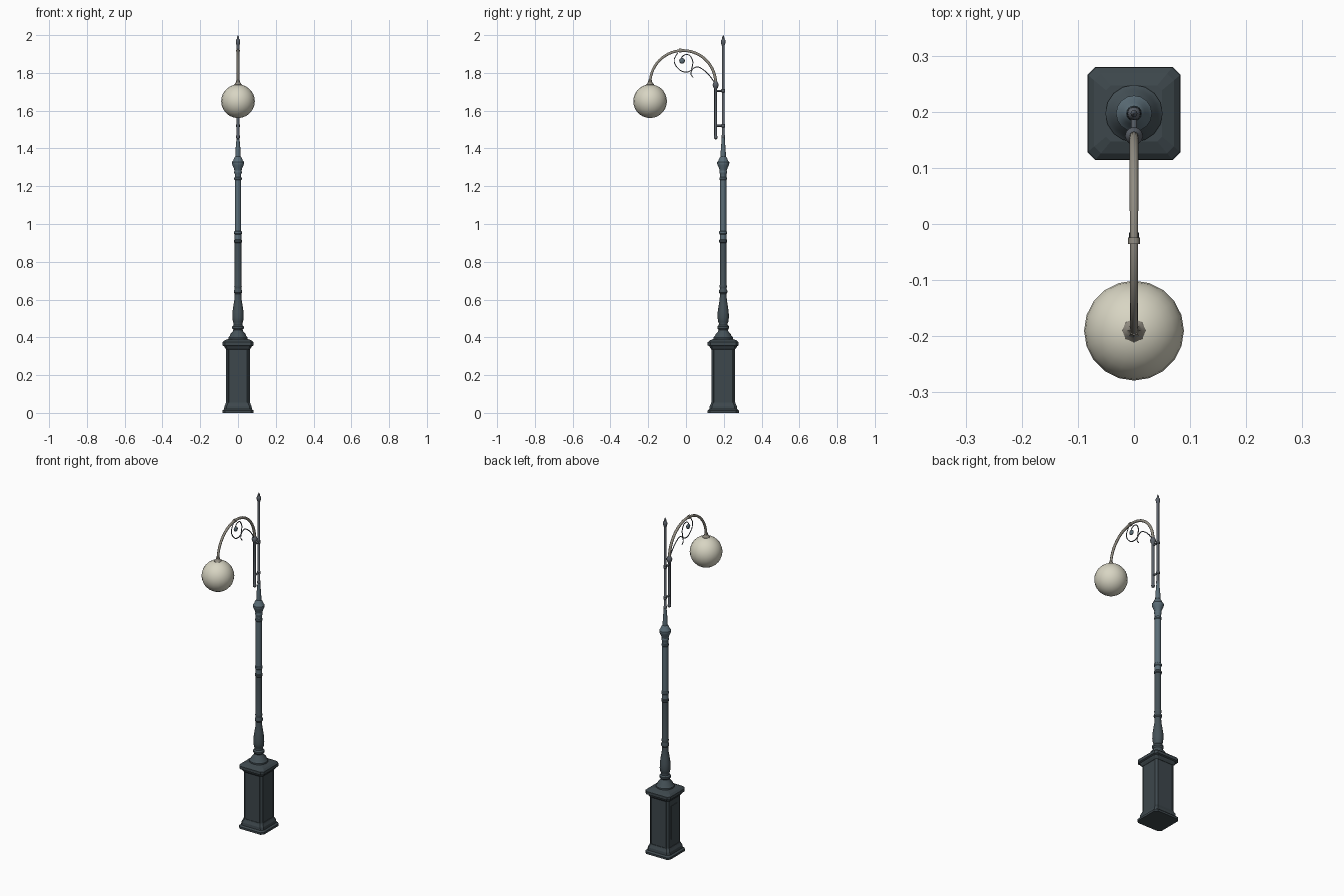
import bpy, bmesh, math
from mathutils import Vector

if "Cube" in bpy.data.objects:
    bpy.data.objects.remove(bpy.data.objects["Cube"])

POST_Y, ROD_Y, LAMP_Y = 0.197, 0.157, -0.19


def mat(name, r, g, b):
    m = bpy.data.materials.new(name)
    lin = lambda c: ((c / 255 + 0.055) / 1.055) ** 2.4
    m.diffuse_color = (lin(r), lin(g), lin(b), 1)
    m.use_nodes = True
    m.node_tree.nodes["Principled BSDF"].inputs["Base Color"].default_value = m.diffuse_color
    return m


DARK = mat("dark slate", 61, 71, 76)
MID = mat("slate", 69, 81, 87)
BLUE = mat("blue grey", 91, 109, 119)
STEEL = mat("steel grey", 92, 98, 106)
WARM = mat("warm grey", 146, 141, 130)
CREAM = mat("cream glass", 216, 213, 195)


def finish(name, bm, material, angle=35):
    bmesh.ops.recalc_face_normals(bm, faces=bm.faces[:])
    me = bpy.data.meshes.new(name)
    bm.to_mesh(me)
    bm.free()
    me.materials.append(material)
    ob = bpy.data.objects.new(name, me)
    bpy.context.collection.objects.link(ob)
    if angle:
        bpy.ops.object.select_all(action='DESELECT')
        ob.select_set(True)
        bpy.context.view_layer.objects.active = ob
        bpy.ops.object.shade_smooth_by_angle(angle=math.radians(angle))
    return ob


def skin(bm, rings):
    """Join rings of points into a closed, capped tube."""
    vs = [[bm.verts.new(p) for p in ring] for ring in rings]
    n = len(vs[0])
    for a, b in zip(vs, vs[1:]):
        for i in range(n):
            j = (i + 1) % n
            bm.faces.new((a[i], a[j], b[j], b[i]))
    bm.faces.new(vs[0])
    bm.faces.new(vs[-1])


def lathe(name, profile, y, material, sides=16):
    bm = bmesh.new()
    ang = [2 * math.pi * i / sides for i in range(sides)]
    skin(bm, [[(r * math.cos(a), y + r * math.sin(a), z) for a in ang] for r, z in profile])
    return finish(name, bm, material)


def chamfered(name, profile, material, panels=False):
    """Stack of square sections with cut corners."""
    bm = bmesh.new()
    rings = []
    for h, z in profile:
        k = h * 0.83
        pts = [(h, -k), (h, k), (k, h), (-k, h), (-h, k), (-h, -k), (-k, -h), (k, -h)]
        rings.append([(x, POST_Y + y, z) for x, y in pts])
    skin(bm, rings)
    if panels:
        bmesh.ops.recalc_face_normals(bm, faces=bm.faces[:])
        sides = [f for f in bm.faces if abs(f.normal.z) < 0.1 and f.calc_area() > 0.02]
        bmesh.ops.inset_individual(bm, faces=sides, thickness=0.006, depth=-0.003)
    return finish(name, bm, material, 0)


def tube(name, path, r0, r1, material, sides=8):
    """Sweep a circle along a path in the y-z plane."""
    bm, rings, n = bmesh.new(), [], len(path)
    pts = [Vector((0, y, z)) for y, z in path]
    for i, p in enumerate(pts):
        t = (pts[min(i + 1, n - 1)] - pts[max(i - 1, 0)]).normalized()
        side = Vector((1, 0, 0)).cross(t)
        r = r0 + (r1 - r0) * i / (n - 1)
        rings.append([p + r * (math.cos(a) * Vector((1, 0, 0)) + math.sin(a) * side)
                      for a in (2 * math.pi * k / sides for k in range(sides))])
    skin(bm, rings)
    return finish(name, bm, material, 50)


def spline(pts, steps=5):
    out = []
    p = [pts[0]] + pts + [pts[-1]]
    for i in range(1, len(p) - 2):
        for s in range(steps):
            t = s / steps
            out.append(tuple(0.5 * (2 * b + (c - a) * t + (2 * a - 5 * b + 4 * c - d) * t * t
                                    + (3 * b - a - 3 * c + d) * t ** 3)
                             for a, b, c, d in zip(p[i - 1], p[i], p[i + 1], p[i + 2])))
    return out + [pts[-1]]


def ball(name, y, z, r, material, sx=1, u=20, v=14):
    bm = bmesh.new()
    bmesh.ops.create_uvsphere(bm, u_segments=u, v_segments=v, radius=r)
    for vert in bm.verts:
        vert.co.x *= sx
        vert.co += Vector((0, y, z))
    return finish(name, bm, material, 60)


# Square pedestal
chamfered("pedestal_foot", [(.083, 0), (.083, .012), (.074, .02), (.072, .036), (.066, .048),
                            (.063, .056)], DARK)
chamfered("pedestal_body", [(.063, .05), (.063, .34)], DARK, panels=True)
chamfered("pedestal_cap", [(.062, .335), (.071, .347), (.073, .353), (.082, .357), (.082, .374),
                           (.071, .384), (.05, .392)], DARK)
# Access door on the left side
bm = bmesh.new()
bmesh.ops.create_cube(bm, size=1)
for v in bm.verts:
    v.co = Vector((v.co.x * .004 - .0605, v.co.y * .06 + POST_Y, v.co.z * .2 + .2))
finish("pedestal_door", bm, DARK, 0)

# Turned column
lathe("column_base", [(.051, .385), (.051, .4), (.043, .408), (.04, .418), (.028, .43), (.025, .44),
                      (.031, .448), (.031, .457), (.024, .465), (.023, .475), (.027, .482),
                      (.03, .505), (.029, .535), (.024, .57), (.019, .6), (.017, .635)], POST_Y, MID)
lathe("lower_column", [(.017, .63), (.022, .637), (.022, .648), (.018, .655), (.018, .662),
                       (.0205, .67), (.018, .678), (.018, .9), (.021, .904), (.021, .914),
                       (.018, .918)], POST_Y, MID)
lathe("upper_column", [(.018, .918), (.018, .945), (.021, .949), (.021, .959), (.017, .963),
                       (.017, 1.232), (.02, 1.236), (.02, 1.244), (.017, 1.248), (.017, 1.265),
                       (.02, 1.27), (.02, 1.278), (.018, 1.284)], POST_Y, BLUE)
lathe("capital", [(.018, 1.28), (.023, 1.297), (.03, 1.312), (.032, 1.32), (.032, 1.328),
                  (.026, 1.335), (.02, 1.35), (.014, 1.358), (.014, 1.37), (.0125, 1.4),
                  (.009, 1.44), (.008, 1.46)], POST_Y, BLUE)
lathe("mast", [(.008, 1.455), (.01, 1.46), (.01, 1.468), (.0075, 1.472), (.0075, 1.95)],
      POST_Y, STEEL, 12)
lathe("finial", [(.0075, 1.945), (.011, 1.955), (.012, 1.966), (.011, 1.974), (.006, 1.98),
                 (.006, 1.987), (.001, 2.0)], POST_Y, STEEL, 12)

# Side rod with its collar and two brackets
lathe("side_rod", [(.003, 1.447), (.009, 1.453), (.01, 1.462), (.0075, 1.47), (.0075, 1.715),
                   (.011, 1.72), (.015, 1.73), (.016, 1.738), (.013, 1.746), (.008, 1.755)],
      ROD_Y, STEEL, 12)
for i, z in enumerate((1.52, 1.705)):
    tube(f"bracket_{i + 1}", [(ROD_Y, z), (POST_Y, z)], .0055, .0055, STEEL)
    lathe(f"bracket_ring_{i + 1}", [(.008, z - .009), (.0105, z - .006), (.0105, z + .006),
                                    (.008, z + .009)], POST_Y, STEEL, 12)

# Arched arm
mid, rad = (ROD_Y + LAMP_Y) / 2, (ROD_Y - LAMP_Y) / 2
arc = [(mid + rad * math.cos(math.pi * i / 28), 1.745 + rad * math.sin(math.pi * i / 28))
       for i in range(29)]
tube("arm", arc, .008, .007, WARM, 10)
tube("arm_ring", [(-.036, 1.918), (-.033, 1.918), (-.027, 1.918), (-.024, 1.918)], .0105, .0105, WARM, 10)

# Wire scrollwork below the arm
lower = [(.153, 1.745), (.125, 1.785), (.09, 1.818), (.06, 1.832), (.035, 1.82), (.026, 1.795),
         (.038, 1.775)]
upper = [(.035, 1.82), (.01, 1.805), (-.025, 1.81), (-.055, 1.84), (-.062, 1.872), (-.045, 1.905)]
curl = [(.03, 1.82), (.036, 1.86), (.02, 1.892), (-.005, 1.896), (-.024, 1.88), (-.022, 1.862)]
for name, pts in (("scroll_lower", lower), ("scroll_upper", upper), ("scroll_curl", curl)):
    tube(name, spline(pts), .003, .0025, STEEL, 6)
ball("scroll_bud", -.021, 1.864, .015, BLUE, .6, 10, 8)

# Globe lamp and its holder
lathe("lamp_holder", [(.021, 1.728), (.021, 1.738), (.015, 1.745), (.011, 1.752), (.008, 1.765)],
      LAMP_Y, WARM, 8)
ball("globe", LAMP_Y, 1.65, .089, CREAM)
